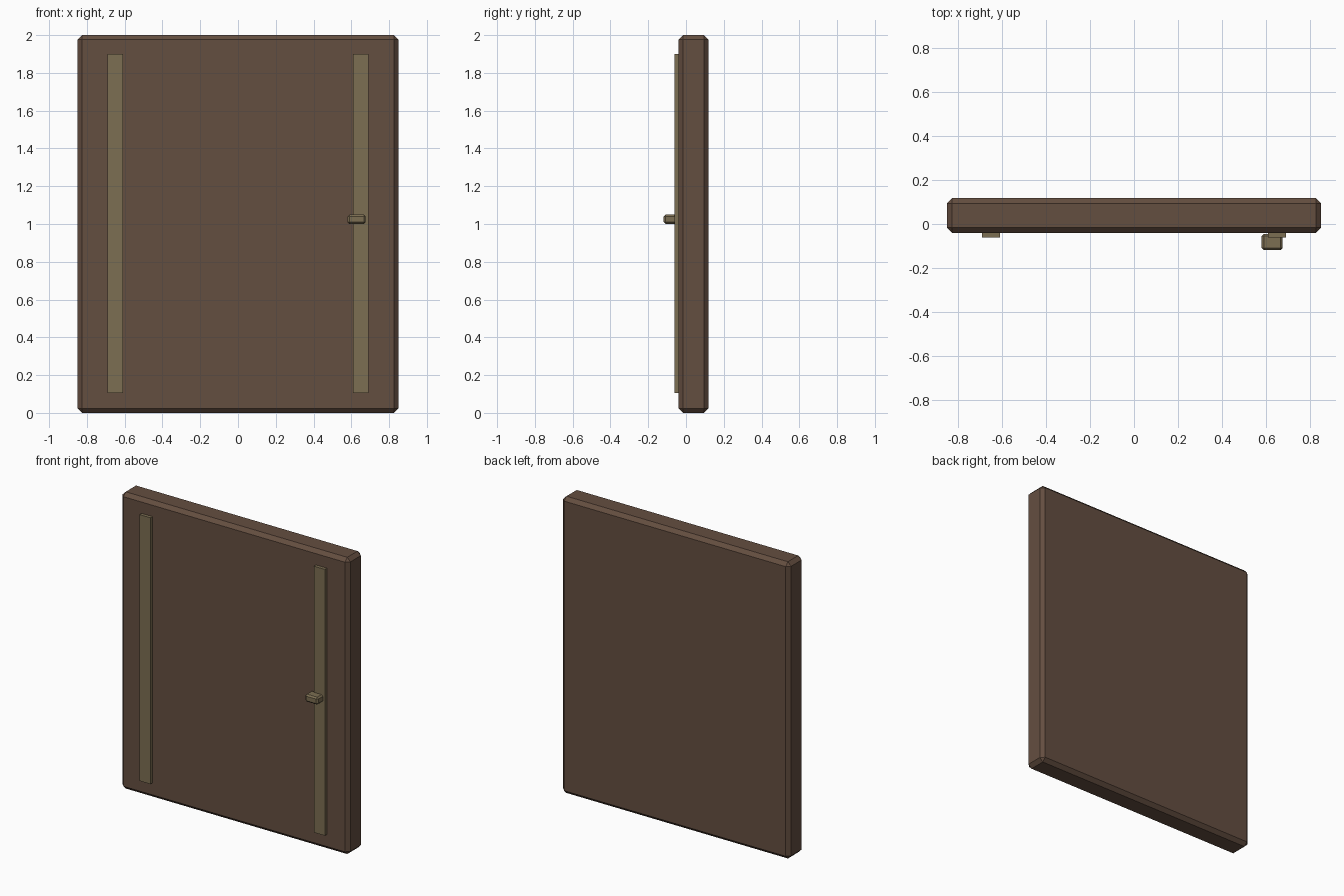
import bpy, bmesh
from mathutils import Vector

if "Cube" in bpy.data.objects:
    bpy.data.objects.remove(bpy.data.objects["Cube"])


def material(name, srgb):
    m = bpy.data.materials.new(name)
    lin = [((c / 255 + 0.055) / 1.055) ** 2.4 for c in srgb]
    m.diffuse_color = (*lin, 1)
    m.use_nodes = True
    m.node_tree.nodes["Principled BSDF"].inputs["Base Color"].default_value = m.diffuse_color
    return m


def box(name, lo, hi, mat, chamfer=0):
    """Box between two corners, with optional flat chamfered edges."""
    lo, hi = Vector(lo), Vector(hi)
    bm = bmesh.new()
    bmesh.ops.create_cube(bm, size=1)
    bmesh.ops.scale(bm, vec=hi - lo, verts=bm.verts)
    if chamfer:
        bmesh.ops.bevel(bm, geom=bm.edges[:], offset=chamfer, segments=1,
                        profile=0.5, affect='EDGES')
    me = bpy.data.meshes.new(name)
    bm.to_mesh(me)
    bm.free()
    me.materials.append(mat)
    ob = bpy.data.objects.new(name, me)
    ob.location = (lo + hi) / 2
    bpy.context.collection.objects.link(ob)
    return ob


wood = material("dark brown wood", (100, 78, 64))
brass = material("dull brass", (124, 110, 82))

# Door slab
box("door_panel", (-0.85, -0.04, 0), (0.85, 0.118, 2), wood, 0.024)

# Vertical trim strips on the front
for side, x in (("left", -0.65), ("right", 0.65)):
    box(f"trim_strip_{side}", (x - 0.041, -0.062, 0.105),
        (x + 0.041, -0.038, 1.9), brass)

# Handle block
box("handle", (0.58, -0.118, 1.0), (0.676, -0.045, 1.05), brass, 0.01)
